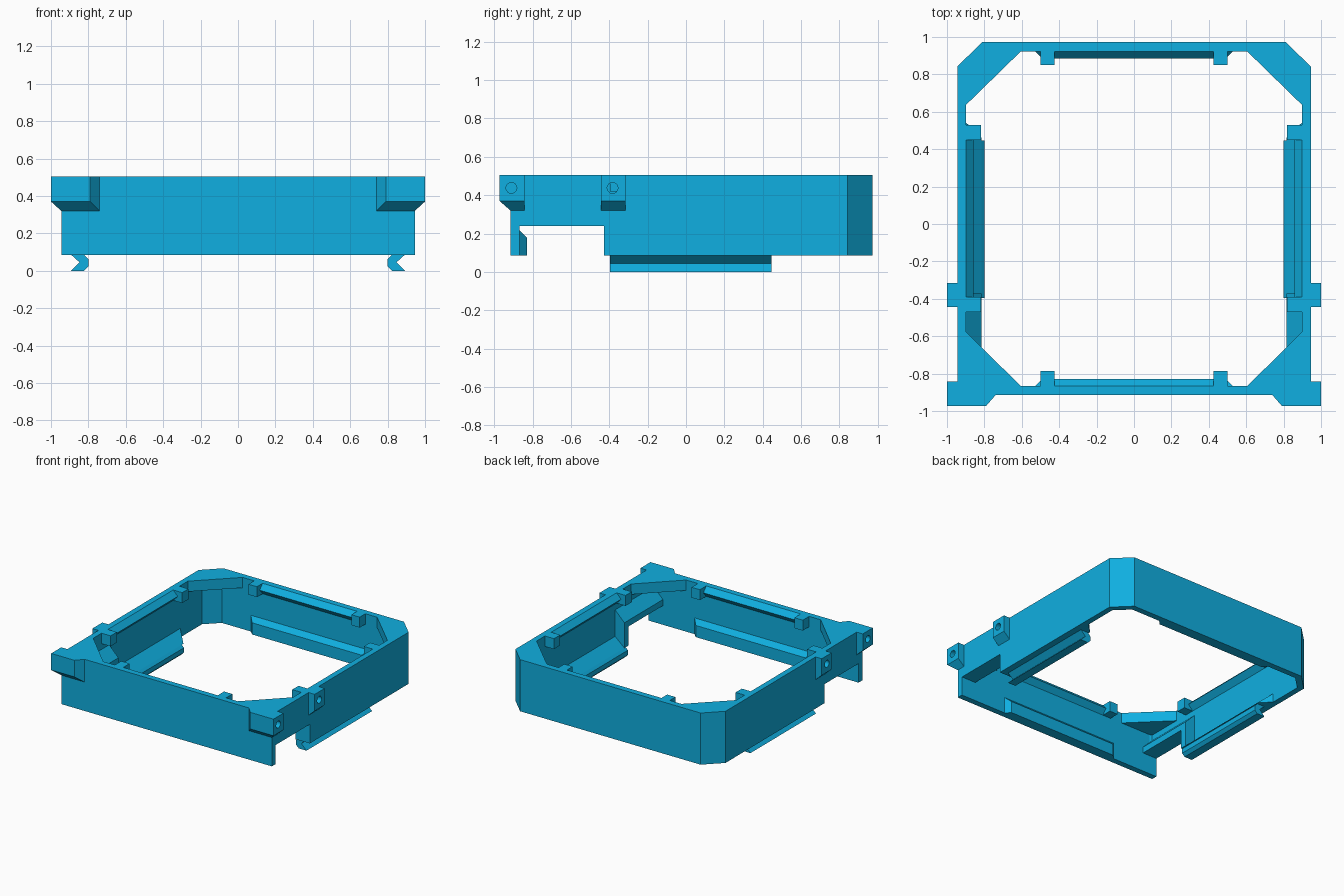
import bpy, bmesh, math
from mathutils import Vector, Matrix

if "Cube" in bpy.data.objects:
    bpy.data.objects.remove(bpy.data.objects["Cube"])

mat = bpy.data.materials.new("cyan")
mat.diffuse_color = (0.005, 0.43, 0.75, 1)
mat.use_nodes = True
mat.node_tree.nodes["Principled BSDF"].inputs["Base Color"].default_value = mat.diffuse_color

Z0, Z1 = 0.085, 0.505            # bottom and top of the frame
XO, XI = 0.945, 0.898            # outer and inner side wall
YF, YB = -0.867, 0.923           # inner front and back wall


def finish(bm, name, material=True):
    bmesh.ops.dissolve_limit(bm, angle_limit=0.01, verts=bm.verts, edges=bm.edges)
    bmesh.ops.recalc_face_normals(bm, faces=bm.faces)
    me = bpy.data.meshes.new(name)
    bm.to_mesh(me)
    bm.free()
    ob = bpy.data.objects.new(name, me)
    bpy.context.collection.objects.link(ob)
    if material:
        me.materials.append(mat)
    return ob


def hull(name, pts, material=True):
    """Convex solid around points, built on the right and mirrored to the left."""
    bm = bmesh.new()
    for s in (1, -1):
        vs = [bm.verts.new((s * x, y, z)) for x, y, z in pts]
        r = bmesh.ops.convex_hull(bm, input=vs)
        junk = [v for v in r["geom_interior"] if isinstance(v, bmesh.types.BMVert)]
        bmesh.ops.delete(bm, geom=junk, context='VERTS')
    return finish(bm, name, material)


def box_pts(x0, x1, y0, y1, z0, z1):
    return [(x, y, z) for x in (x0, x1) for y in (y0, y1) for z in (z0, z1)]


def along_y(profile, y0, y1):
    return [(x, y, z) for x, z in profile for y in (y0, y1)]


def along_z(profile, z0, z1):
    return [(x, y, z) for x, y in profile for z in (z0, z1)]


def cut(ob, cutter):
    m = ob.modifiers.new("cut", 'BOOLEAN')
    m.operation = 'DIFFERENCE'
    m.solver = 'EXACT'
    m.object = cutter
    cutter.hide_render = True
    cutter.hide_viewport = True


# Main frame wall: chamfered back corners, square front corners
outer = [(-XO, -.915), (XO, -.915), (XO, .842), (.812, .972), (-.812, .972), (-XO, .842)]
inner = [(-XI, YF), (XI, YF), (XI, .82), (.792, YB), (-.792, YB), (-XI, .82)]
bm = bmesh.new()
rings = [[bm.verts.new((x, y, z)) for x, y in p]
         for p, z in ((outer, Z0), (outer, Z1), (inner, Z1), (inner, Z0))]
for a, b in zip(rings, rings[1:] + rings[:1]):
    for i in range(6):
        j = (i + 1) % 6
        bm.faces.new((a[i], a[j], b[j], b[i]))
frame = finish(bm, "frame_wall")
opening = hull("side_opening_cutter", box_pts(.7, 1.1, YF, -.427, 0, .24), False)
cut(frame, opening)

# Corner gussets flush with the top
hull("back_gusset", along_z([(.605, .935), (.605, YB), (XI, .637), (.915, .637),
                             (.915, .83), (.80, .935)], .42, Z1))
hull("front_gusset", along_z([(.605, -.88), (.605, YF), (XI, -.577), (.915, -.577),
                              (.915, -.88)], .42, Z1))

# Hinge lugs with tapered undersides
corner_lug = hull("front_lug",
                  along_z([(.79, -.972), (1, -.972), (1, -.843)], .37, Z1)
                  + along_z([(.74, -.915), (XO, -.843), (XO, -.915)], .32, Z1))
side_lug = hull("side_lug", along_y([(.92, Z1), (1, Z1), (1, .37), (XO, .32), (.92, .32)],
                                    -.443, -.315))

# Posts that end each top rail
side_front_post = hull("side_front_post", box_pts(.817, .92, -.47, -.39, .42, Z1))
hull("side_back_post", box_pts(.817, .92, .45, .53, .42, Z1))
hull("front_post", box_pts(.425, .50, -.89, -.786, .42, Z1))
hull("back_post", box_pts(.425, .50, .85, .945, .42, Z1))

# Triangular snap rails between the posts
hull("side_snap_rail", along_y([(XI + .01, Z1), (XI, Z1), (.857, .463), (XI, .42),
                                (XI + .01, .42)], -.395, .455))
for name, w, d in (("front_snap_rail", YF, 1), ("back_snap_rail", YB, -1)):
    hull(name, [(x, w + d * o, z) for x in (0, .43)
                for o, z in ((-.01, Z1), (0, Z1), (.037, .463), (0, .42), (-.01, .42))])

# Lower ledges on front and back wall, tapered at the top and ends
for name, w, d in (("front_ledge", YF, 1), ("back_ledge", YB, -1)):
    hull(name, [(0, w, Z0), (0, w, .217), (.53, w, Z0), (.53, w, .217),
                (0, w + d * .037, Z0), (0, w + d * .037, .18),
                (.493, w + d * .037, Z0), (.493, w + d * .037, .18)])

# Lower side ledges that carry the hooks
hull("side_ledge", [(XI + .005, y, z) for y in (-.395, .547) for z in (Z0, .162)]
     + [(.825, y, Z0) for y in (-.395, .472)]
     + [(.815, y, .079 + .006) for y in (-.395, .462)])

# Hanging hooks with a V groove on the outer side
hook = [(.893, .0), (.823, .0), (.80, .023), (.80, .062), (.824, .0862), (.893, .0862), (.847, .045)]
bm = bmesh.new()
for s in (1, -1):
    f = bm.faces.new([bm.verts.new((s * x, -.395, z)) for x, z in hook])
    r = bmesh.ops.extrude_face_region(bm, geom=[f], use_keep_orig=True)
    bmesh.ops.translate(bm, vec=(0, .842, 0),
                        verts=[v for v in r["geom"] if isinstance(v, bmesh.types.BMVert)])
finish(bm, "snap_hook")

# Housing over the side openings, with sloped roof and an end plate
hull("opening_roof", along_y([(.91, .24), (.815, .24), (.815, .29), (XI, .373), (.91, .373)],
                             -.875, -.42))
hull("opening_end_plate", along_y([(.91, Z0), (.815, Z0), (.815, .29), (XI, .373), (.91, .373)],
                                  -.427, -.372))

# Pin holes in the lugs
bm = bmesh.new()
for s in (1, -1):
    for y in (-.91, -.383):
        bmesh.ops.create_cone(bm, cap_ends=True, segments=24, radius1=.028, radius2=.028, depth=.2,
                              matrix=Matrix.Translation((s * 1.0, y, .438))
                              @ Matrix.Rotation(math.pi / 2, 4, 'Y'))
holes = finish(bm, "pin_hole_cutter", False)
for ob in (frame, corner_lug, side_lug, side_front_post):
    cut(ob, holes)
